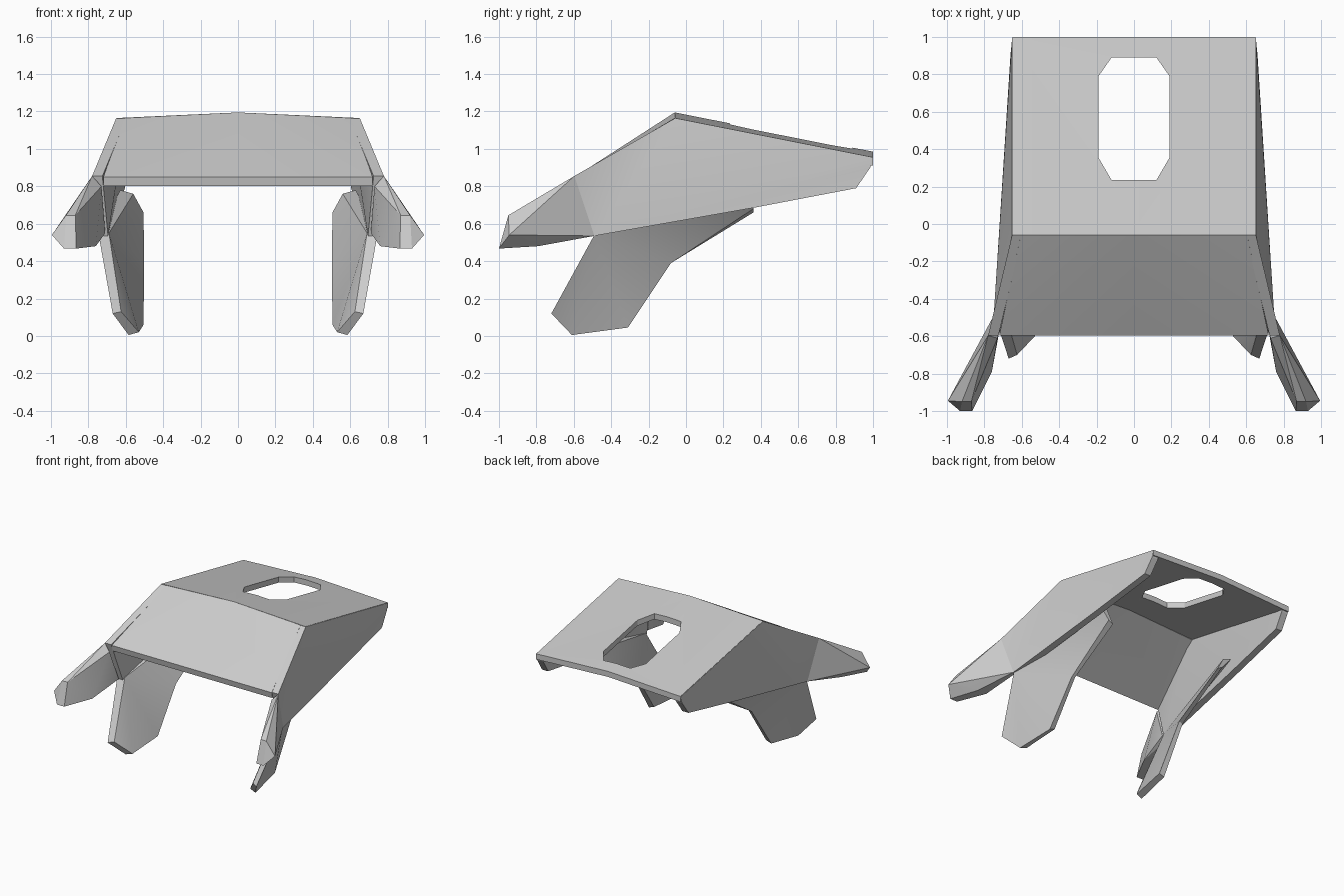
import bpy, bmesh, math
from mathutils import Vector

cube = bpy.data.objects.get("Cube")
if cube:
    bpy.data.objects.remove(cube, do_unlink=True)

grey = bpy.data.materials.new("plain grey")
grey.use_nodes = True
colour = (0.6, 0.6, 0.6, 1)
grey.diffuse_color = colour
grey.node_tree.nodes["Principled BSDF"].inputs["Base Color"].default_value = colour


def finish(name, bm):
    """Turn the left half into an object and mirror it across x."""
    bmesh.ops.recalc_face_normals(bm, faces=bm.faces)
    middle = [f for f in bm.faces if all(abs(v.co.x) < 1e-5 for v in f.verts)]
    bmesh.ops.delete(bm, geom=middle, context='FACES_ONLY')
    mesh = bpy.data.meshes.new(name)
    bm.to_mesh(mesh)
    bm.free()
    mesh.materials.append(grey)
    ob = bpy.data.objects.new(name, mesh)
    bpy.context.collection.objects.link(ob)
    mirror = ob.modifiers.new("mirror", 'MIRROR')
    mirror.merge_threshold = 0.001
    bpy.ops.object.select_all(action='DESELECT')
    ob.select_set(True)
    bpy.context.view_layer.objects.active = ob
    bpy.ops.object.shade_smooth_by_angle(angle=math.radians(20))
    return ob


def slab(name, outer, inner, fan=True):
    """Thick plate between two outlines; fan folds it around its first point."""
    bm = bmesh.new()
    a = [bm.verts.new(p) for p in outer]
    b = [bm.verts.new(p) for p in inner]
    n = len(a)
    for ring in (a, b):
        if fan:
            for i in range(1, n - 1):
                bm.faces.new((ring[0], ring[i], ring[i + 1]))
        else:
            bm.faces.new(ring)
    for i in range(n):
        j = (i + 1) % n
        bm.faces.new((a[i], a[j], b[j], b[i]))
    return finish(name, bm)


def shifted(points, offset):
    return [Vector(p) + Vector(offset) for p in points]


# roof: crowned plate with an eight-sided opening
half = [(0, 1), (.65, 1), (.65, -.06), (0, -.06), (0, .235),
        (.12, .235), (.19, .355), (.19, .79), (.12, .89), (0, .89)]
roof = [(x, y, 1.195 - .046 * x - .198 * (y + .06)) for x, y in half]
slab("roof", roof, shifted(roof, (0, 0, -.045)), fan=False)

# sloping front plate
front = [(0, -.06, 1.195), (.605, -.06, 1.165), (.72, -.595, .85), (0, -.595, .85)]
slab("front_slope", front, shifted(front, (0, .01, -.048)))

# side panels, folded around the low front corner
side = [(.75, -.49, .535), (.695, .36, .685), (.66, .91, .79), (.652, .985, .9),
        (.652, .998, .952), (.652, -.06, 1.163), (.78, -.597, .855)]
slab("side_panel", side, shifted(side, (-.055, 0, 0)))

# legs, bending inward behind the panels
leg = [(.745, -.49, .54), (.67, -.72, .12), (.585, -.61, .005), (.55, -.31, .045),
       (.535, -.08, .39), (.545, .36, .68), (.63, .36, .78)]
leg_inner = [(.69, -.47, .55), (.625, -.7, .13), (.53, -.6, .02), (.505, -.31, .06),
             (.502, -.08, .4), (.505, .36, .66), (.56, .36, .76)]
slab("leg", leg, leg_inner)

# front guards flaring outward
guard = [(.78, -.597, .855), (.75, -.49, .535), (.71, -.52, .55), (.73, -.61, .8),
         (.92, -.95, .645), (.87, -.95, .645), (.995, -.945, .54), (.95, -.87, .535),
         (.93, -1, .467), (.865, -1, .467), (.76, -.79, .48), (.84, -.79, .48)]
bm = bmesh.new()
for p in guard:
    bm.verts.new(p)
hull = bmesh.ops.convex_hull(bm, input=bm.verts)
loose = [v for v in bm.verts if not v.link_faces]
bmesh.ops.delete(bm, geom=loose, context='VERTS')
finish("front_guard", bm)
